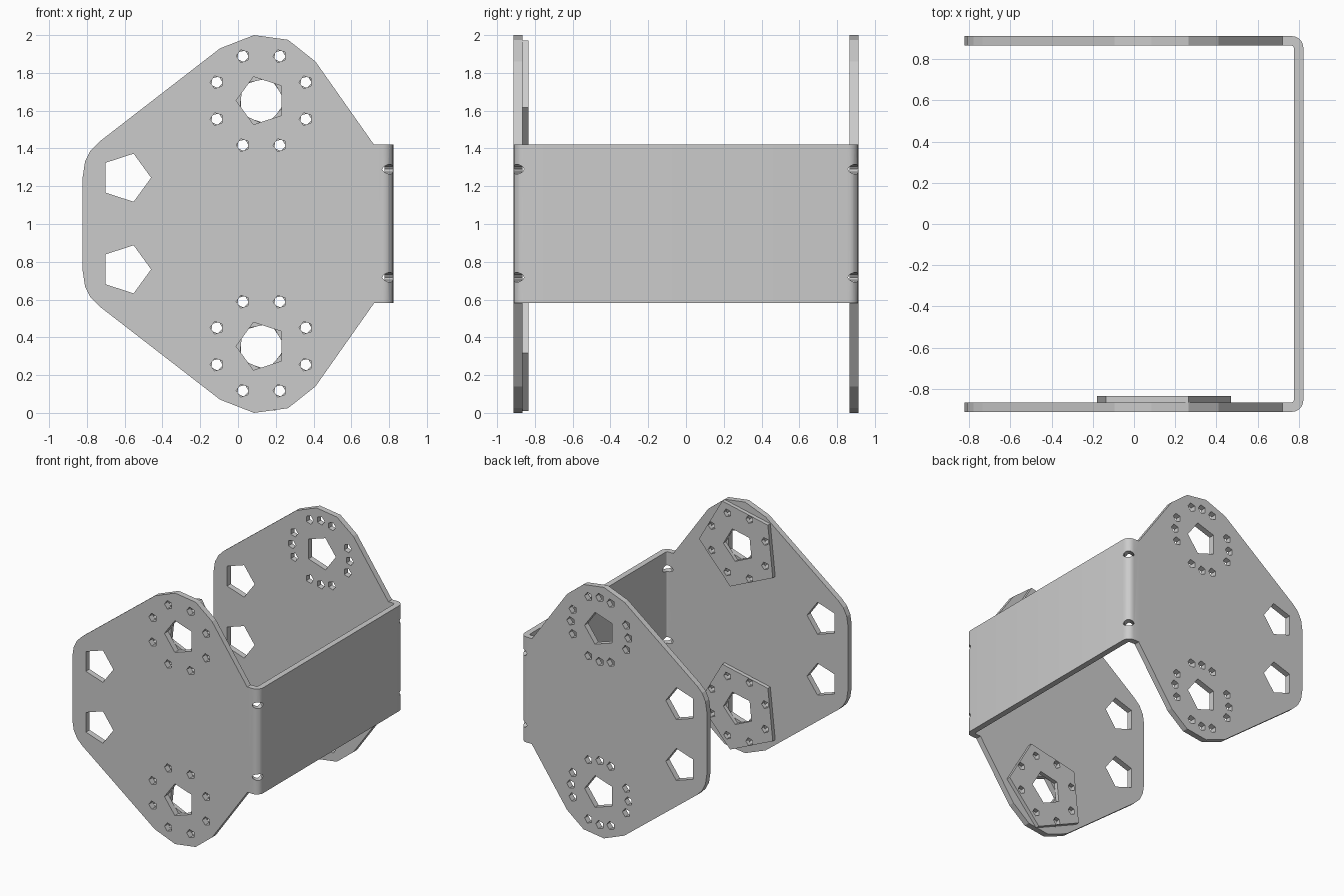
import bpy, bmesh
from math import cos, sin, radians, pi
from mathutils import Matrix

if "Cube" in bpy.data.objects:
    bpy.data.objects.remove(bpy.data.objects["Cube"])

HUB_X, HUB_Z = 0.123, (0.353, 1.653)


def ngon(cx, cz, r, start, n=5):
    return [(cx + r * cos(radians(start) + 2 * pi * i / n),
             cz + r * sin(radians(start) + 2 * pi * i / n)) for i in range(n)]


def ring(cz, angles, r, start):
    return [ngon(HUB_X + 0.255 * cos(radians(a)), cz + 0.255 * sin(radians(a)), r, start)
            for a in angles]


def plate(name, loops, y0, y1):
    """Upright sheet: first loop is the outline, the rest are holes (x, z)."""
    cu = bpy.data.curves.new(name + "_outline", 'CURVE')
    cu.dimensions, cu.fill_mode = '2D', 'BOTH'
    cu.extrude = (y1 - y0) / 2
    for pts in loops:
        sp = cu.splines.new('POLY')
        sp.points.add(len(pts) - 1)
        for p, (x, z) in zip(sp.points, pts):
            p.co = (x, z, 0, 1)
        sp.use_cyclic_u = True
    tmp = bpy.data.objects.new(name + "_outline", cu)
    bpy.context.collection.objects.link(tmp)
    dg = bpy.context.evaluated_depsgraph_get()
    me = bpy.data.meshes.new_from_object(tmp.evaluated_get(dg))
    bpy.data.objects.remove(tmp)
    bm = bmesh.new()
    bm.from_mesh(me)
    bmesh.ops.remove_doubles(bm, verts=bm.verts, dist=1e-5)
    bm.transform(Matrix.Translation((0, (y0 + y1) / 2, 0)) @ Matrix.Rotation(pi / 2, 4, 'X'))
    bmesh.ops.recalc_face_normals(bm, faces=bm.faces)
    for f in bm.faces:
        f.smooth = False
    bm.to_mesh(me)
    bm.free()
    ob = bpy.data.objects.new(name, me)
    bpy.context.collection.objects.link(ob)
    return ob


# Side plates: half outline mirrored about z = 1
half = [(0.72, 1.42), (0.41, 1.86), (0.265, 1.975), (0.085, 2.0), (-0.095, 1.93),
        (-0.735, 1.435), (-0.78, 1.39), (-0.81, 1.33), (-0.822, 1.25)]
outline = half + [(x, 2 - z) for x, z in reversed(half)]
slots = [ngon(-0.594, z, 0.134, 0) for z in (0.76, 1.245)]
eight = [22.5 + 45 * i for i in range(8)]
twelve = [22.5 * i for i in range(16) if i % 4 != 2]

front, back = [outline] + slots, [outline] + slots
for z in HUB_Z:
    front += [ngon(HUB_X, z, 0.133, 180)] + ring(z, eight, 0.035, 180)
    back += [ngon(HUB_X, z, 0.133, 0)] + ring(z, twelve, 0.035, 0)
plate("front_side_plate", front, -0.912, -0.866)
plate("back_side_plate", back, 0.866, 0.912)

# Five-sided reinforcing hubs inside the front plate
for z, label in zip(HUB_Z, ("lower", "upper")):
    plate(label + "_hub_pad", [ngon(HUB_X, z, 0.35, -6), ngon(HUB_X, z, 0.133, -6)]
          + ring(z, eight, 0.032, -6), -0.866, -0.835)


# Connecting web with bent corners
def arc(r, cx, cy, n=6):
    return [(cx + r * sin(pi / 2 * i / n), cy + r * cos(pi / 2 * i / n)) for i in range(n + 1)]


outer = [(0.72, 0.912)] + arc(0.056, 0.766, 0.856)
inner = [(0.72, 0.866)] + arc(0.012, 0.764, 0.854)


def both(side):
    return side + [(x, -y) for x, y in reversed(side)]


bm = bmesh.new()
face = bm.faces.new([bm.verts.new((x, y, 0.582)) for x, y in both(outer) + both(inner)[::-1]])
ext = bmesh.ops.extrude_face_region(bm, geom=[face])
bmesh.ops.translate(bm, vec=(0, 0, 0.84),
                    verts=[v for v in ext['geom'] if isinstance(v, bmesh.types.BMVert)])
bmesh.ops.recalc_face_normals(bm, faces=bm.faces)
me = bpy.data.meshes.new("web")
bm.to_mesh(me)
bm.free()
web = bpy.data.objects.new("connecting_web", me)
bpy.context.collection.objects.link(web)

# Oval relief notches through the bends
bm = bmesh.new()
for s in (-1, 1):
    for z in (0.718, 1.29):
        m = (Matrix.Translation((0.785, s * 0.877, z)) @ Matrix.Rotation(s * pi / 4, 4, 'Z')
             @ Matrix.Rotation(pi / 2, 4, 'Y') @ Matrix.Diagonal((0.026, 0.04, 1, 1)))
        bmesh.ops.create_cone(bm, cap_ends=True, segments=10, radius1=1, radius2=1,
                              depth=0.2, matrix=m)
me = bpy.data.meshes.new("notch_cutter")
bm.to_mesh(me)
bm.free()
cutter = bpy.data.objects.new("notch_cutter", me)
bpy.context.collection.objects.link(cutter)
cutter.hide_render = True

mod = web.modifiers.new("notches", 'BOOLEAN')
mod.operation, mod.solver, mod.object = 'DIFFERENCE', 'EXACT', cutter
bpy.context.view_layer.objects.active = web
web.select_set(True)
bpy.ops.object.modifier_apply(modifier=mod.name)
bpy.data.objects.remove(cutter)
bpy.ops.object.shade_smooth_by_angle(angle=radians(30))
